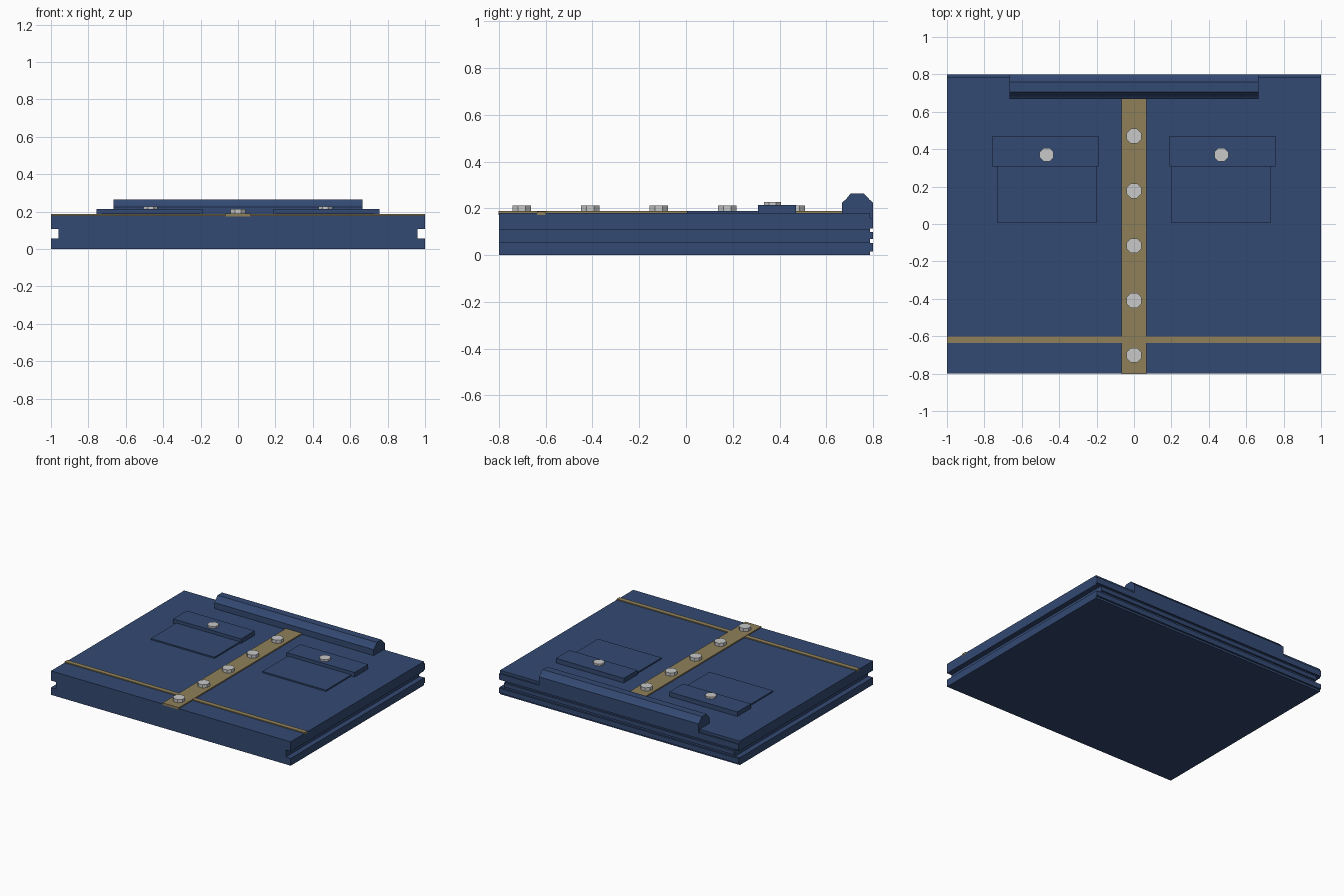
import bpy, math

cube = bpy.data.objects.get("Cube")
if cube:
    bpy.data.objects.remove(cube, do_unlink=True)


def material(name, rgb):
    m = bpy.data.materials.new(name)
    m.use_nodes = True
    m.diffuse_color = (*rgb, 1)
    m.node_tree.nodes["Principled BSDF"].inputs["Base Color"].default_value = (*rgb, 1)
    return m


BLUE = material("navy cloth", (0.033, 0.067, 0.17))
GOLD = material("gold trim", (0.275, 0.216, 0.102))
SILVER = material("silver button", (0.58, 0.58, 0.58))


def mesh_object(name, verts, faces, mat):
    me = bpy.data.meshes.new(name)
    me.from_pydata(verts, [], faces)
    me.materials.append(mat)
    ob = bpy.data.objects.new(name, me)
    bpy.context.collection.objects.link(ob)
    return ob


def extrude(name, profile, place, lo, hi, mat):
    """Sweep a closed profile from lo to hi; place(a, b, t) gives a point."""
    n = len(profile)
    verts = [place(a, b, t) for t in (lo, hi) for a, b in profile]
    faces = [tuple(range(n)), tuple(reversed(range(n, 2 * n)))]
    faces += [(i, n + i, n + (i + 1) % n, (i + 1) % n) for i in range(n)]
    ob = mesh_object(name, verts, faces, mat)
    import bmesh
    bm = bmesh.new()
    bm.from_mesh(ob.data)
    bmesh.ops.recalc_face_normals(bm, faces=bm.faces)
    bm.to_mesh(ob.data)
    bm.free()
    return ob


def along_y(a, b, t):
    return (a, t, b)


def along_x(a, b, t):
    return (t, a, b)


def along_z(a, b, t):
    return (a, b, t)


def box(name, x, y, z, mat):
    return extrude(name, [(x[0], y[0]), (x[1], y[0]), (x[1], y[1]), (x[0], y[1])],
                   along_z, z[0], z[1], mat)


def button(name, x, y, r, z0, z1):
    ring = [(x + r * math.cos((k + 0.5) * math.pi / 4), y + r * math.sin((k + 0.5) * math.pi / 4))
            for k in range(8)]
    return extrude(name, ring, along_z, z0, z1, SILVER)


# Panel with a groove along each side
half = [(1, 0), (1, 0.055), (0.96, 0.055), (0.96, 0.107), (1, 0.107), (1, 0.18)]
extrude("panel", half + [(-x, z) for x, z in reversed(half)], along_y, -0.8, 0.787, BLUE)

# Ribs across the back edge
for i, (w, z0, z1) in enumerate([(1, 0.015, 0.052), (0.96, 0.07, 0.1), (1, 0.115, 0.16)]):
    box(f"back_rib_{i + 1}", (-w, w), (0.78, 0.8), (z0, z1), BLUE)

# Raised collar
collar = [(0.667, 0.17), (0.667, 0.225), (0.683, 0.238), (0.705, 0.265),
          (0.76, 0.265), (0.785, 0.238), (0.8, 0.225), (0.8, 0.16), (0.78, 0.16)]
extrude("collar", collar, along_x, -0.665, 0.665, BLUE)

# Gold placket and waist band
box("placket", (-0.067, 0.067), (-0.802, 0.667), (0.173, 0.189), GOLD)
box("waist_band", (-1.001, 1.001), (-0.637, -0.602), (0.173, 0.187), GOLD)
for i in range(5):
    button(f"placket_button_{i + 1}", 0, 0.47 - 0.293 * i, 0.043, 0.185, 0.213)

# Chest pockets with buttoned flaps
for side, s in (("left", 1), ("right", -1)):
    box(f"{side}_pocket", sorted((0.2 * s, 0.73 * s)), (0.005, 0.32), (0.17, 0.19), BLUE)
    box(f"{side}_pocket_flap", sorted((0.19 * s, 0.757 * s)), (0.308, 0.47), (0.17, 0.214), BLUE)
    button(f"{side}_pocket_button", 0.467 * s, 0.37, 0.04, 0.21, 0.228)
